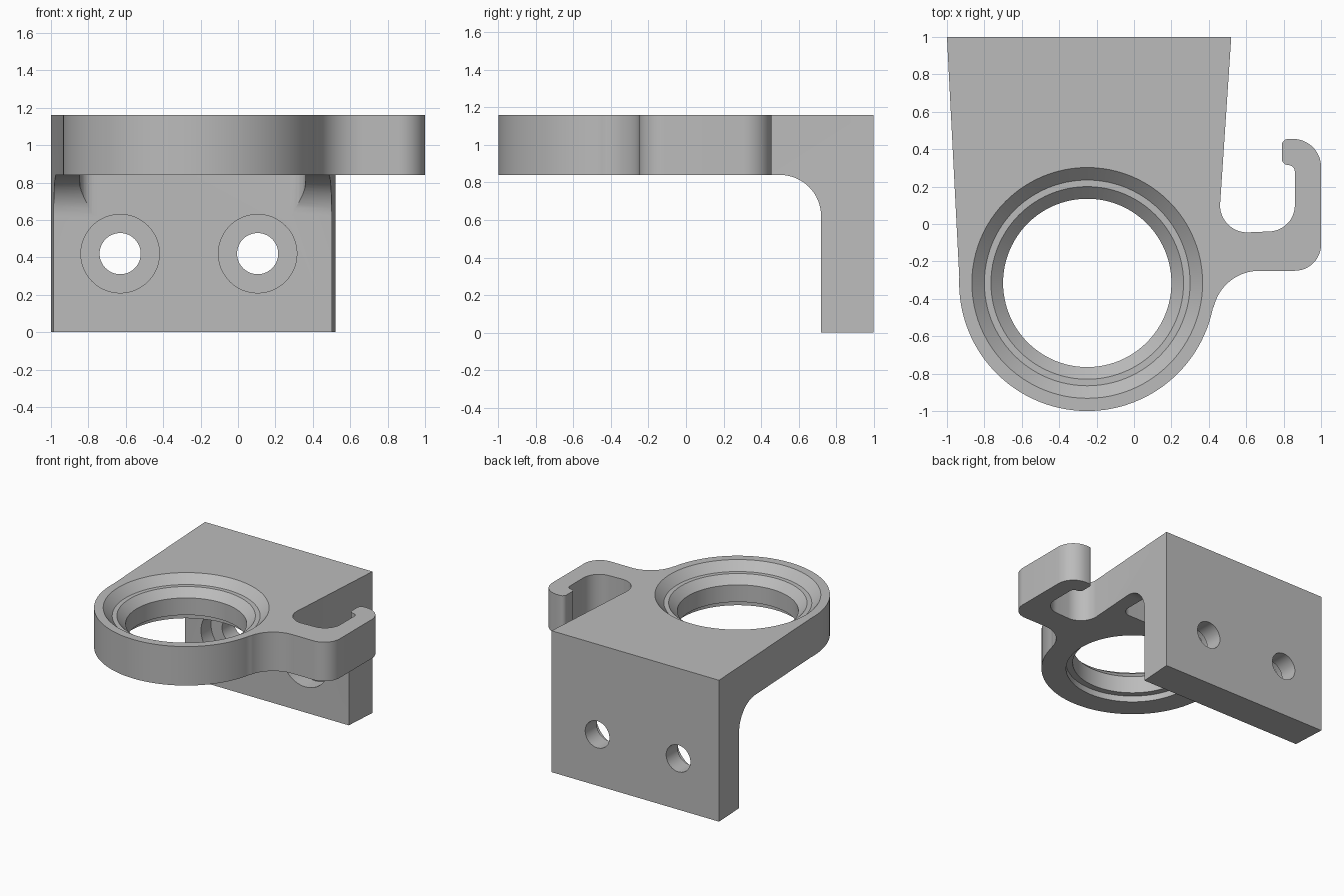
import bpy, bmesh
from math import sin, cos, pi, radians
from mathutils import Matrix

if "Cube" in bpy.data.objects:
    bpy.data.objects.remove(bpy.data.objects["Cube"])

grey = bpy.data.materials.new("plain grey")
grey.use_nodes = True
grey.diffuse_color = (0.5, 0.5, 0.5, 1)
grey.node_tree.nodes["Principled BSDF"].inputs["Base Color"].default_value = (0.5, 0.5, 0.5, 1)


def arc(cx, cy, r, a0, a1, n=12):
    angles = [radians(a0 + (a1 - a0) * i / n) for i in range(n + 1)]
    return [(cx + r * cos(a), cy + r * sin(a)) for a in angles]


def finish(name, bm, matrix):
    bmesh.ops.transform(bm, matrix=matrix, verts=bm.verts)
    bmesh.ops.recalc_face_normals(bm, faces=bm.faces)
    mesh = bpy.data.meshes.new(name)
    bm.to_mesh(mesh)
    bm.free()
    mesh.materials.append(grey)
    ob = bpy.data.objects.new(name, mesh)
    bpy.context.collection.objects.link(ob)
    return ob


def prism(name, outline, low, high, matrix=Matrix()):
    """Extrude a flat outline along local z."""
    bm = bmesh.new()
    face = bm.faces.new([bm.verts.new((x, y, low)) for x, y in outline])
    top = bmesh.ops.extrude_face_region(bm, geom=[face])["geom"]
    moved = [v for v in top if isinstance(v, bmesh.types.BMVert)]
    bmesh.ops.translate(bm, verts=moved, vec=(0, 0, high - low))
    return finish(name, bm, matrix)


def lathe(name, profile, n, matrix):
    """Closed solid of revolution about local z from (radius, height) pairs."""
    bm = bmesh.new()
    rings = [[bm.verts.new((r * cos(2 * pi * i / n), r * sin(2 * pi * i / n), z))
              for i in range(n)] for r, z in profile]
    for a, b in zip(rings, rings[1:]):
        for i in range(n):
            j = (i + 1) % n
            bm.faces.new((a[i], a[j], b[j], b[i]))
    bm.faces.new(rings[0])
    bm.faces.new(rings[-1])
    return finish(name, bm, matrix)


# Plan outline: tapered plate, round collar and side hook
RING_X, RING_Y = -0.25, -0.315
outline = [(-1, 1)]
outline += arc(RING_X, RING_Y, 0.685, 177.3, 348.6, 56)
outline += arc(0.67, -0.5, 0.25, 167, 90, 16)
outline += arc(0.86, -0.11, 0.14, 270, 360)
outline += arc(0.85, 0.305, 0.15, 0, 90)
outline += arc(0.825, 0.42, 0.035, 90, 180, 6)
outline += arc(0.825, 0.35, 0.035, 180, 270, 6)
outline += arc(0.825, 0.28, 0.035, 90, 0, 6)[1:]
outline += arc(0.72, 0.1, 0.14, 0, -90)
outline += arc(0.605, 0.1, 0.145, 270, 180)
outline += [(0.52, 1)]
bracket = prism("bracket", outline, 0, 1.16)

# Space under the plate, with a rounded inner corner; local (x, y, z) -> (z, x, y)
side = [(-1.2, -0.1), (0.72, -0.1)] + arc(0.5, 0.62, 0.22, 0, 90, 16) + [(-1.2, 0.84)]
along_x = Matrix(((0, 0, 1, 0), (1, 0, 0, 0), (0, 1, 0, 0), (0, 0, 0, 1)))
cutters = [prism("underside_cutter", side, -1.2, 1.2, along_x)]

# Stepped collar bore
bore = [(0.637, 1.18), (0.55, 1.093), (0.515, 1.093), (0.45, 1.03),
        (0.45, 0.89), (0.5, 0.89), (0.5, 0.8)]
cutters.append(lathe("bore_cutter", bore, 96, Matrix.Translation((RING_X, RING_Y, 0))))

# Rounded pocket under the plate between collar and wall
R = 0.08
X0, X1, Y0, Y1 = -0.845 + R, 0.36 - R, 0.28 + R, 0.721 - R
pocket = (arc(X1, Y0, R, -90, 0, 8) + arc(X1, Y1, R, 0, 90, 8)
          + arc(X0, Y1, R, 90, 180, 8) + arc(X0, Y0, R, 180, 270, 8))
cutters.append(prism("pocket_cutter", pocket, 0.62, 1.06))

# Counterbored screw holes through the wall
screw = [(0.21, -0.6), (0.21, -0.85), (0.11, -0.85), (0.11, -1.1)]
for x in (-0.63, 0.105):
    place = Matrix.Translation((x, 0, 0.42)) @ Matrix.Rotation(pi / 2, 4, "X")
    cutters.append(lathe("screw_cutter", screw, 48, place))

# Cut everything out of the bracket
bpy.ops.object.select_all(action="DESELECT")
bpy.context.view_layer.objects.active = bracket
bracket.select_set(True)
for cutter in cutters:
    cutter.hide_render = True
    mod = bracket.modifiers.new("cut", "BOOLEAN")
    mod.operation = "DIFFERENCE"
    mod.solver = "EXACT"
    mod.object = cutter
    bpy.ops.object.modifier_apply(modifier=mod.name)
    bpy.data.objects.remove(cutter)

bpy.ops.object.shade_smooth_by_angle(angle=radians(25))
